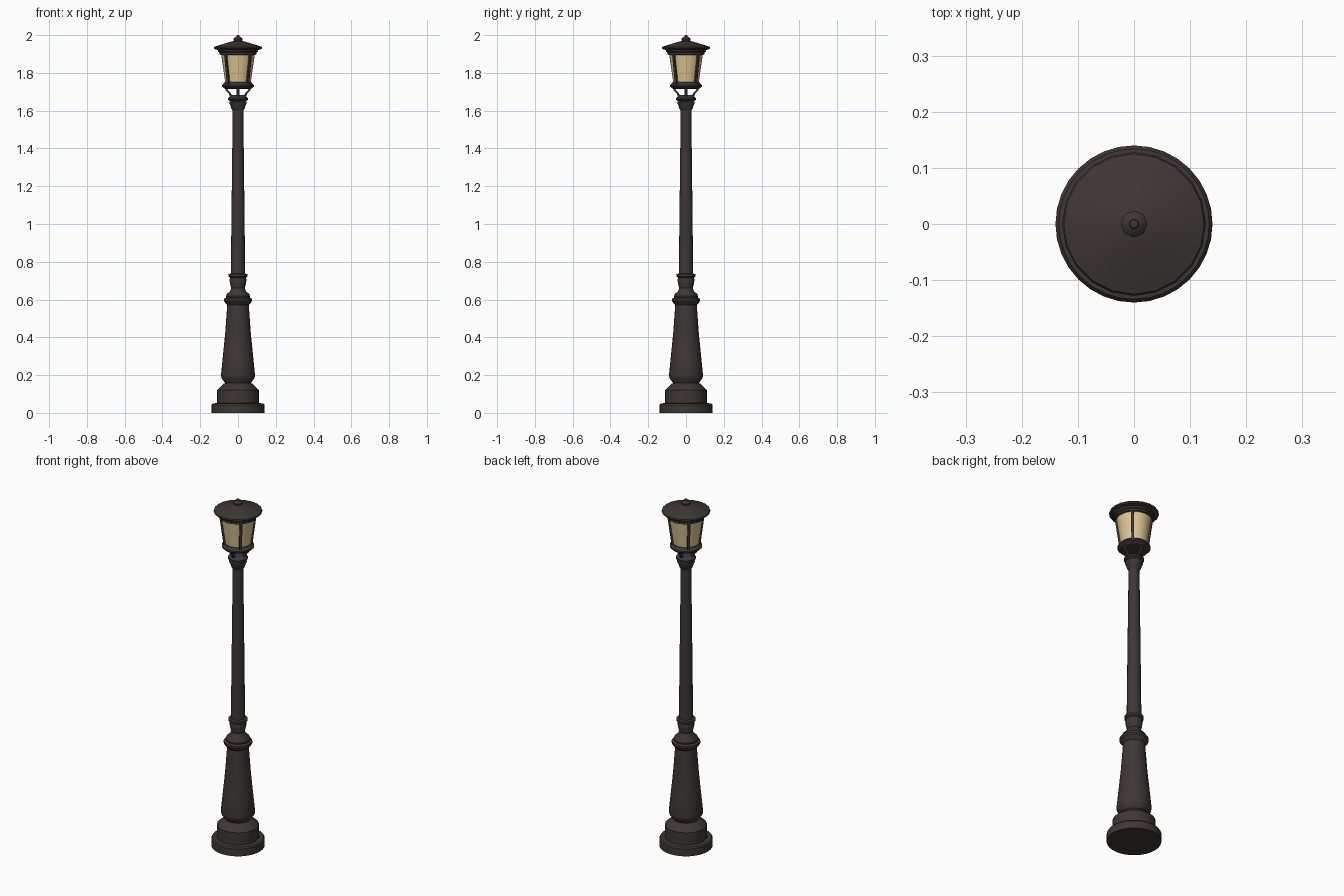
import bpy, bmesh, math
from mathutils import Vector

if "Cube" in bpy.data.objects:
    bpy.data.objects.remove(bpy.data.objects["Cube"])


def material(name, rgb):
    m = bpy.data.materials.new(name)
    m.diffuse_color = (*rgb, 1)
    m.use_nodes = True
    m.node_tree.nodes["Principled BSDF"].inputs["Base Color"].default_value = m.diffuse_color
    return m


IRON = material("dark iron", (0.047, 0.038, 0.037))
GLASS = material("warm glass", (0.72, 0.56, 0.29))


def finish(name, bm, mat, angle=35):
    bmesh.ops.recalc_face_normals(bm, faces=bm.faces)
    me = bpy.data.meshes.new(name)
    bm.to_mesh(me)
    bm.free()
    ob = bpy.data.objects.new(name, me)
    bpy.context.collection.objects.link(ob)
    me.materials.append(mat)
    bpy.ops.object.select_all(action='DESELECT')
    ob.select_set(True)
    bpy.context.view_layer.objects.active = ob
    bpy.ops.object.shade_smooth_by_angle(angle=math.radians(angle))
    return ob


def lathe(name, profile, sides, mat):
    """Turn a (radius, z) profile about the z axis, closing both ends."""
    bm = bmesh.new()
    rings = []
    for r, z in profile:
        rings.append([bm.verts.new((r * math.cos(2 * math.pi * i / sides),
                                    r * math.sin(2 * math.pi * i / sides), z))
                      for i in range(sides)])
    for a, b in zip(rings, rings[1:]):
        for i in range(sides):
            j = (i + 1) % sides
            bm.faces.new((a[i], a[j], b[j], b[i]))
    bm.faces.new(rings[0])
    bm.faces.new(rings[-1])
    return finish(name, bm, mat)


def bars(name, path, width, depth, start):
    """Four rectangular bars following a (radius, z) path, a quarter turn apart."""
    bm = bmesh.new()
    for k in range(4):
        a = start + k * math.pi / 2
        out = Vector((math.cos(a), math.sin(a), 0))
        side = Vector((-math.sin(a), math.cos(a), 0))
        rings = []
        for r, z in path:
            c = out * r + Vector((0, 0, z))
            rings.append([bm.verts.new(c + side * (s * width / 2) + out * (d * depth / 2))
                          for s, d in ((-1, -1), (1, -1), (1, 1), (-1, 1))])
        for p, q in zip(rings, rings[1:]):
            for i in range(4):
                j = (i + 1) % 4
                bm.faces.new((p[i], p[j], q[j], q[i]))
        bm.faces.new(rings[0])
        bm.faces.new(rings[-1])
    return finish(name, bm, IRON)


# Stepped base plinth
lathe("base_plinth", [(0.14, 0), (0.14, 0.042), (0.134, 0.05), (0.11, 0.052),
                      (0.11, 0.122), (0.075, 0.155), (0.06, 0.16)], 32, IRON)

# Tapered pedestal with collar
lathe("pedestal", [(0.066, 0.155), (0.088, 0.185), (0.09, 0.2), (0.08, 0.3), (0.068, 0.42),
                   (0.06, 0.53), (0.057, 0.57), (0.075, 0.592), (0.075, 0.604),
                   (0.062, 0.61), (0.064, 0.618), (0.06, 0.628), (0.042, 0.645),
                   (0.036, 0.66), (0.042, 0.685), (0.045, 0.705), (0.042, 0.715),
                   (0.05, 0.722), (0.05, 0.734), (0.037, 0.738)], 24, IRON)

# Slender shaft
lathe("shaft", [(0.038, 0.73), (0.034, 1.1), (0.028, 1.61)], 16, IRON)

# Capital on top of the shaft
lathe("capital", [(0.028, 1.6), (0.036, 1.612), (0.04, 1.628), (0.046, 1.638), (0.046, 1.646),
                  (0.04, 1.65), (0.052, 1.658), (0.052, 1.666), (0.042, 1.678),
                  (0.03, 1.684)], 24, IRON)

# Curved struts carrying the lantern
bars("lantern_struts", [(0.036, 1.675), (0.044, 1.692), (0.058, 1.706), (0.068, 1.728)],
     0.014, 0.012, 0)

# Lantern floor ring
lathe("lantern_floor", [(0.06, 1.716), (0.074, 1.718), (0.085, 1.728), (0.085, 1.736),
                        (0.076, 1.742), (0.072, 1.75), (0.055, 1.752)], 24, IRON)

# Glass and its corner bars
lathe("lantern_glass", [(0.067, 1.745), (0.09, 1.905)], 32, GLASS)
bars("lantern_frame", [(0.071, 1.74), (0.094, 1.91)], 0.014, 0.01, math.pi / 4)

# Roof with rim beneath it
lathe("roof_rim", [(0.092, 1.896), (0.098, 1.898), (0.098, 1.908), (0.106, 1.912),
                   (0.106, 1.922), (0.09, 1.93)], 24, IRON)
lathe("roof", [(0.1, 1.92), (0.124, 1.926), (0.128, 1.932), (0.125, 1.938), (0.104, 1.945),
               (0.06, 1.959), (0.02, 1.97)], 20, IRON)

# Finial
lathe("finial", [(0.018, 1.965), (0.024, 1.974), (0.024, 1.98), (0.016, 1.989),
                 (0.009, 1.992), (0.008, 1.998), (0.004, 2.0)], 8, IRON)
